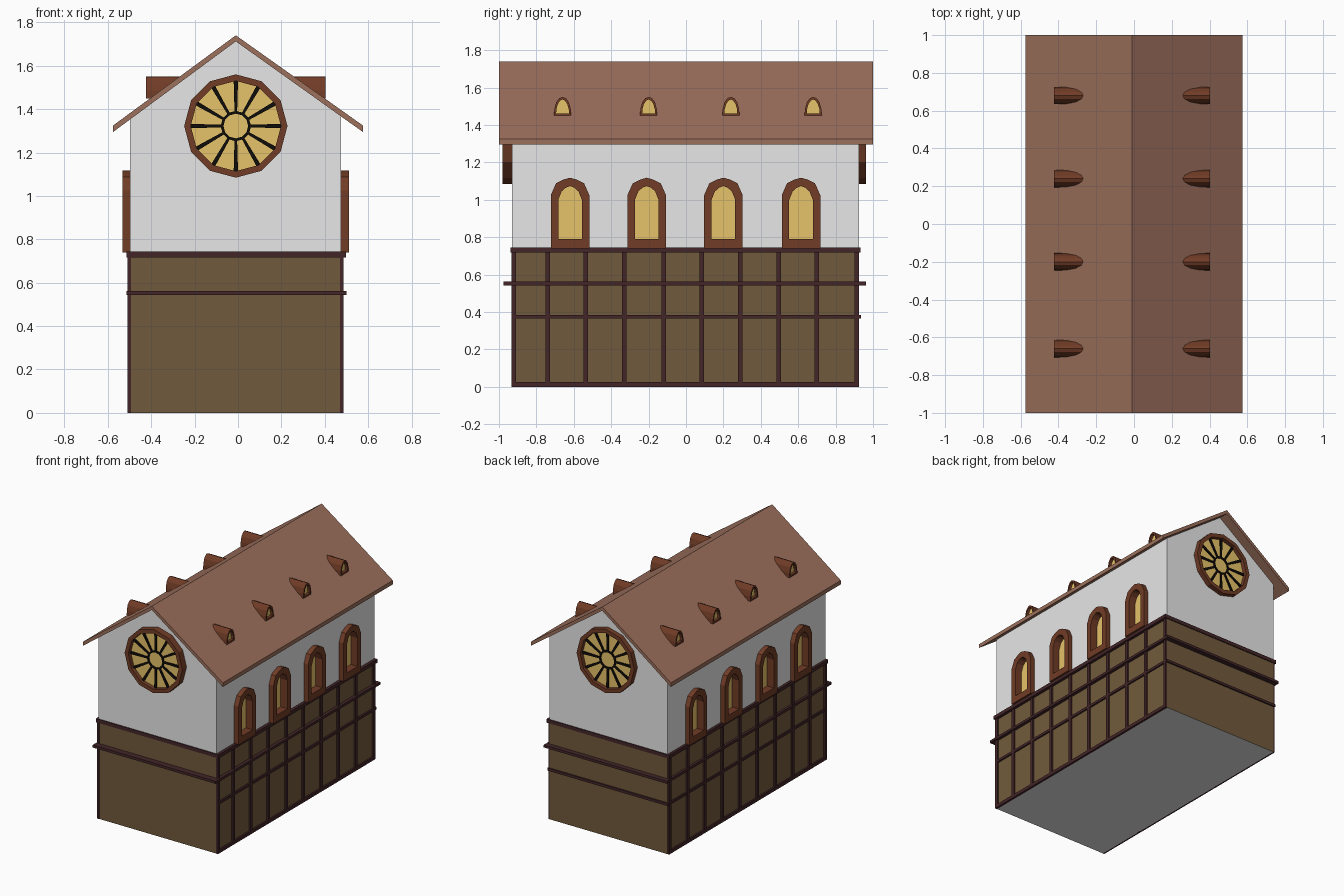
import bpy, bmesh, math
from mathutils import Vector

if "Cube" in bpy.data.objects:
    bpy.data.objects.remove(bpy.data.objects["Cube"])


def srgb(r, g, b):
    f = lambda c: (c / 255 / 12.92) if c < 11 else ((c / 255 + 0.055) / 1.055) ** 2.4
    return (f(r), f(g), f(b), 1)


def material(name, *rgb):
    m = bpy.data.materials.new(name)
    m.diffuse_color = srgb(*rgb)
    m.use_nodes = True
    m.node_tree.nodes["Principled BSDF"].inputs["Base Color"].default_value = m.diffuse_color
    return m


WHITE = material("white plaster", 231, 231, 231)
BASE = material("brown base", 113, 90, 60)
BEAM = material("dark beam", 67, 37, 40)
FRAME = material("red brown frame", 113, 60, 38)
ROOF = material("roof tile", 156, 112, 92)
GLASS = material("golden glass", 231, 195, 106)
BLACK = material("black lead", 16, 13, 10)


def place(axis, p, d):
    """Profile point p at depth d along the x or y axis."""
    return (d, p[0], p[1]) if axis == "x" else (p[0], d, p[1])


def finish(name, bm, *mats):
    bmesh.ops.recalc_face_normals(bm, faces=bm.faces)
    me = bpy.data.meshes.new(name)
    bm.to_mesh(me)
    bm.free()
    for m in mats:
        me.materials.append(m)
    ob = bpy.data.objects.new(name, me)
    bpy.context.collection.objects.link(ob)
    return ob


def add_prism(bm, axis, pts, d0, d1):
    a = [bm.verts.new(place(axis, p, d0)) for p in pts]
    b = [bm.verts.new(place(axis, p, d1)) for p in pts]
    bm.faces.new(a)
    bm.faces.new(b)
    for i in range(len(pts)):
        j = (i + 1) % len(pts)
        bm.faces.new((a[i], a[j], b[j], b[i]))


def add_ring(bm, axis, outer, inner, d0, d1):
    loops = [[bm.verts.new(place(axis, p, d)) for p in pts]
             for pts, d in ((outer, d0), (outer, d1), (inner, d1), (inner, d0))]
    for k in range(4):
        a, b = loops[k], loops[(k + 1) % 4]
        for i in range(len(outer)):
            j = (i + 1) % len(outer)
            bm.faces.new((a[i], a[j], b[j], b[i]))


def add_box(bm, x0, x1, y0, y1, z0, z1):
    add_prism(bm, "y", [(x0, z0), (x1, z0), (x1, z1), (x0, z1)], y0, y1)


def arch(c, half):
    """Closed arch outline from half-profile points (offset, z), last on the centre."""
    return [(c + u, z) for u, z in half] + [(c - u, z) for u, z in half[-2::-1]]


def circle(cx, cz, r, n=12):
    return [(cx + r * math.sin(i * 2 * math.pi / n), cz + r * math.cos(i * 2 * math.pi / n))
            for i in range(n)]


XL, XR, YF, YB, CX = -0.497, 0.475, -0.93, 0.925, -0.01
SIDES = ((XL, -1, "left"), (XR, 1, "right"))

# Main body: plaster above, brown base below
zl = 1.712 - 0.417 * (CX - XL) / 0.565
zr = 1.712 - 0.417 * (XR - CX) / 0.585
bm = bmesh.new()
add_prism(bm, "y", [(XL, 0), (XR, 0), (XR, zr), (CX, 1.712), (XL, zl)], YF, YB)
bmesh.ops.bisect_plane(bm, geom=bm.verts[:] + bm.edges[:] + bm.faces[:],
                       plane_co=(0, 0, 0.735), plane_no=(0, 0, 1))
for f in bm.faces:
    f.material_index = 1 if 0.01 < f.calc_center_median().z < 0.735 else 0
body = finish("house_body", bm, WHITE, BASE)

# Gabled roof
bm = bmesh.new()
add_prism(bm, "y", [(-0.575, 1.295), (CX, 1.712), (0.575, 1.295),
                    (0.575, 1.325), (CX, 1.74), (-0.575, 1.325)], -1, 1)
finish("roof", bm, ROOF)

# Timber bands and side posts
bm = bmesh.new()
add_box(bm, -0.515, 0.497, -0.937, 0.932, 0.717, 0.744)
add_box(bm, -0.515, 0.499, -0.975, 0.962, 0.543, 0.562)
add_box(bm, -0.507, 0.487, -0.925, 0.936, 0.364, 0.383)
finish("timber_bands", bm, BEAM)
bm = bmesh.new()
posts = [-0.92, -0.74, -0.535, -0.33, -0.12, 0.083, 0.29, 0.495, 0.70, 0.912]
for x, s, _ in SIDES:
    x0, x1 = sorted((x - s * 0.005, x + s * 0.012))
    for y in posts:
        add_box(bm, x0, x1, y - 0.012, y + 0.012, 0, 0.73)
    add_box(bm, x0, x1, -0.93, 0.924, 0, 0.025)
finish("timber_posts", bm, BEAM)

# Arched side windows, set into pockets in the wall
outer = [(0.103, 0.74), (0.103, 1.025), (0.075, 1.088), (0.035, 1.108), (0, 1.118)]
inner = [(0.063, 0.79), (0.063, 1.0), (0.045, 1.045), (0.022, 1.065), (0, 1.073)]
pocket = [(0.07, 0.783), (0.07, 1.005), (0.05, 1.052), (0.025, 1.073), (0, 1.081)]
cut, frames, glass = bmesh.new(), bmesh.new(), bmesh.new()
for x, s, _ in SIDES:
    for y in (-0.62, -0.21, 0.20, 0.615):
        add_prism(cut, "x", arch(y, pocket), x - s * 0.03, x + s * 0.02)
        add_ring(frames, "x", arch(y, outer), arch(y, inner), x - s * 0.028, x + s * 0.036)
        add_prism(glass, "x", arch(y, pocket), x - s * 0.028, x - s * 0.02)
cutter = finish("window_cutter", cut, WHITE)
cutter.hide_render = True
cutter.hide_viewport = True
cutter.display_type = "WIRE"
mod = body.modifiers.new("window_pockets", "BOOLEAN")
mod.operation = "DIFFERENCE"
mod.solver = "EXACT"
mod.object = cutter
finish("window_frames", frames, FRAME)
finish("window_glass", glass, GLASS)

# Roof dormers
d_out = [(0.046, 1.45), (0.044, 1.485), (0.034, 1.522), (0.018, 1.543), (0, 1.55)]
d_in = [(0.034, 1.462), (0.033, 1.485), (0.025, 1.512), (0.013, 1.53), (0, 1.536)]
shell, glass = bmesh.new(), bmesh.new()
for s in (-1, 1):
    X = lambda d: CX + s * d
    for y in (-0.66, -0.20, 0.24, 0.68):
        add_ring(shell, "x", arch(y, d_out), arch(y, d_in), X(0.25), X(0.413))
        add_prism(glass, "x", arch(y, d_in), X(0.385), X(0.393))
finish("dormers", shell, FRAME)
finish("dormer_glass", glass, GLASS)

# Rose windows on both gables
RZ = 1.322
for y, s, depth, label in ((YF, -1, 0.05, "front"), (YB, 1, 0.037, "back")):
    Y = lambda d: y + s * d
    bm = bmesh.new()
    add_ring(bm, "y", circle(CX, RZ, 0.238), circle(CX, RZ, 0.208), Y(-0.005), Y(depth))
    finish(label + "_rose_frame", bm, FRAME)
    bm = bmesh.new()
    add_prism(bm, "y", circle(CX, RZ, 0.212), Y(-0.002), Y(depth - 0.03))
    finish(label + "_rose_glass", bm, GLASS)
    bm = bmesh.new()
    d0, d1 = Y(depth - 0.032), Y(depth - 0.022)
    add_ring(bm, "y", circle(CX, RZ, 0.07), circle(CX, RZ, 0.057), d0, d1)
    for i in range(12):
        a = i * math.pi / 6
        u, n = Vector((math.sin(a), math.cos(a))), Vector((math.cos(a), -math.sin(a)))
        c = Vector((CX, RZ))
        add_prism(bm, "y", [c + u * 0.065 + n * 0.006, c + u * 0.208 + n * 0.010,
                            c + u * 0.208 - n * 0.010, c + u * 0.065 - n * 0.006], d0, d1)
    finish(label + "_rose_spokes", bm, BLACK)
